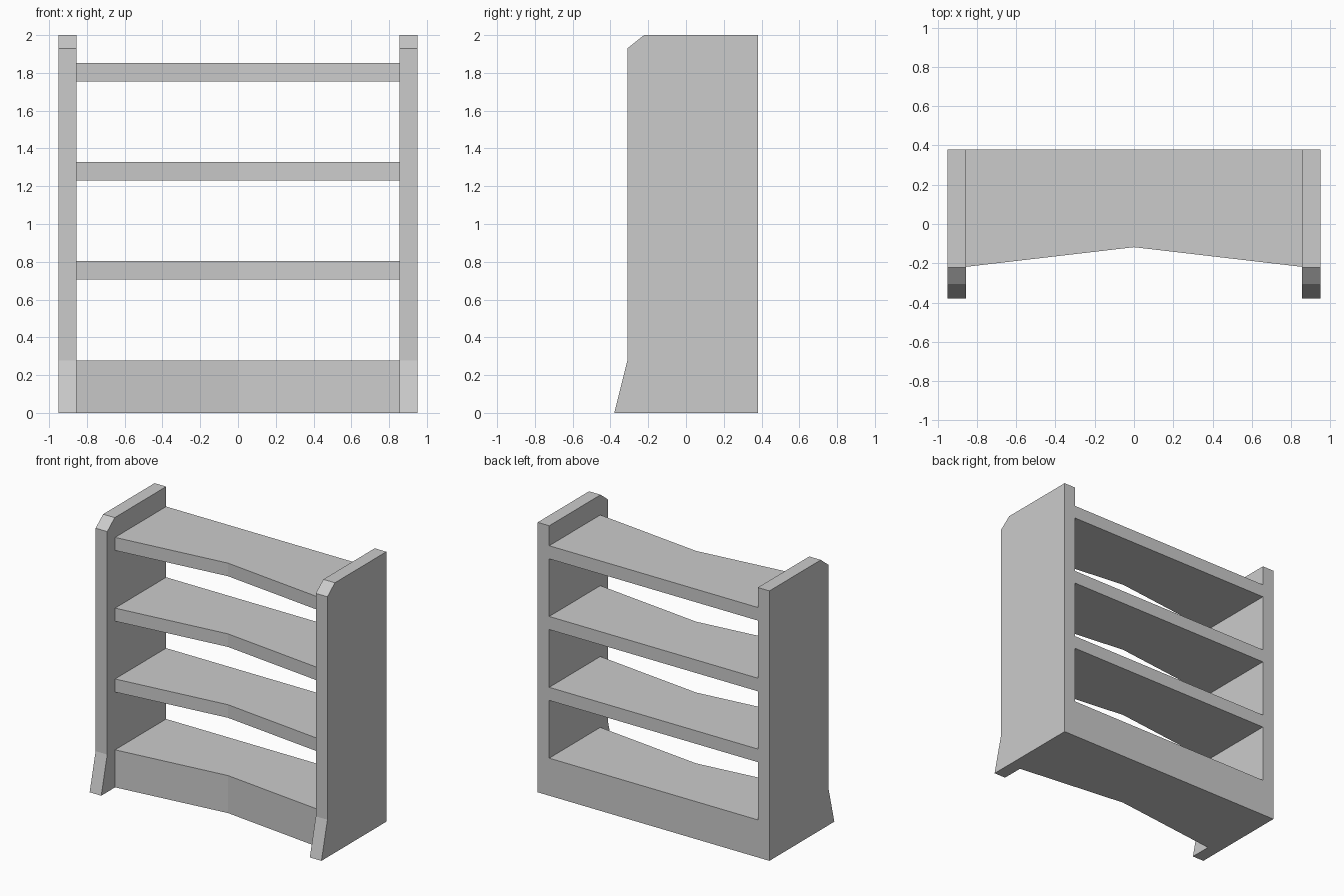
import bpy, bmesh
from mathutils import Vector

if "Cube" in bpy.data.objects:
    bpy.data.objects.remove(bpy.data.objects["Cube"])


def prism(name, points, offset):
    """Extrude a closed 3D outline along an offset vector."""
    bm = bmesh.new()
    face = bm.faces.new([bm.verts.new(p) for p in points])
    ext = bmesh.ops.extrude_face_region(bm, geom=[face], use_keep_orig=True)
    verts = [g for g in ext["geom"] if isinstance(g, bmesh.types.BMVert)]
    bmesh.ops.translate(bm, verts=verts, vec=Vector(offset))
    bmesh.ops.recalc_face_normals(bm, faces=bm.faces)
    mesh = bpy.data.meshes.new(name)
    bm.to_mesh(mesh)
    bm.free()
    obj = bpy.data.objects.new(name, mesh)
    bpy.context.collection.objects.link(obj)
    return obj


INNER, OUTER, BACK = 0.855, 0.95, 0.38

# Side panels: flared foot at the front, chamfered top corner
side = [(-0.38, 0), (BACK, 0), (BACK, 2), (-0.222, 2), (-0.31, 1.93), (-0.31, 0.278)]
for name, x in (("left_side_panel", -OUTER), ("right_side_panel", INNER)):
    prism(name, [(x, y, z) for y, z in side], (OUTER - INNER, 0, 0))

# Base and shelves: front edge folds inward to the middle
plan = [(-INNER, BACK), (-INNER, -0.218), (0, -0.118), (INNER, -0.218), (INNER, BACK)]
levels = {
    "base": (0, 0.278),
    "lower_shelf": (0.706, 0.803),
    "middle_shelf": (1.231, 1.328),
    "top_shelf": (1.755, 1.852),
}
for name, (z0, z1) in levels.items():
    prism(name, [(x, y, z0) for x, y in plan], (0, 0, z1 - z0))
